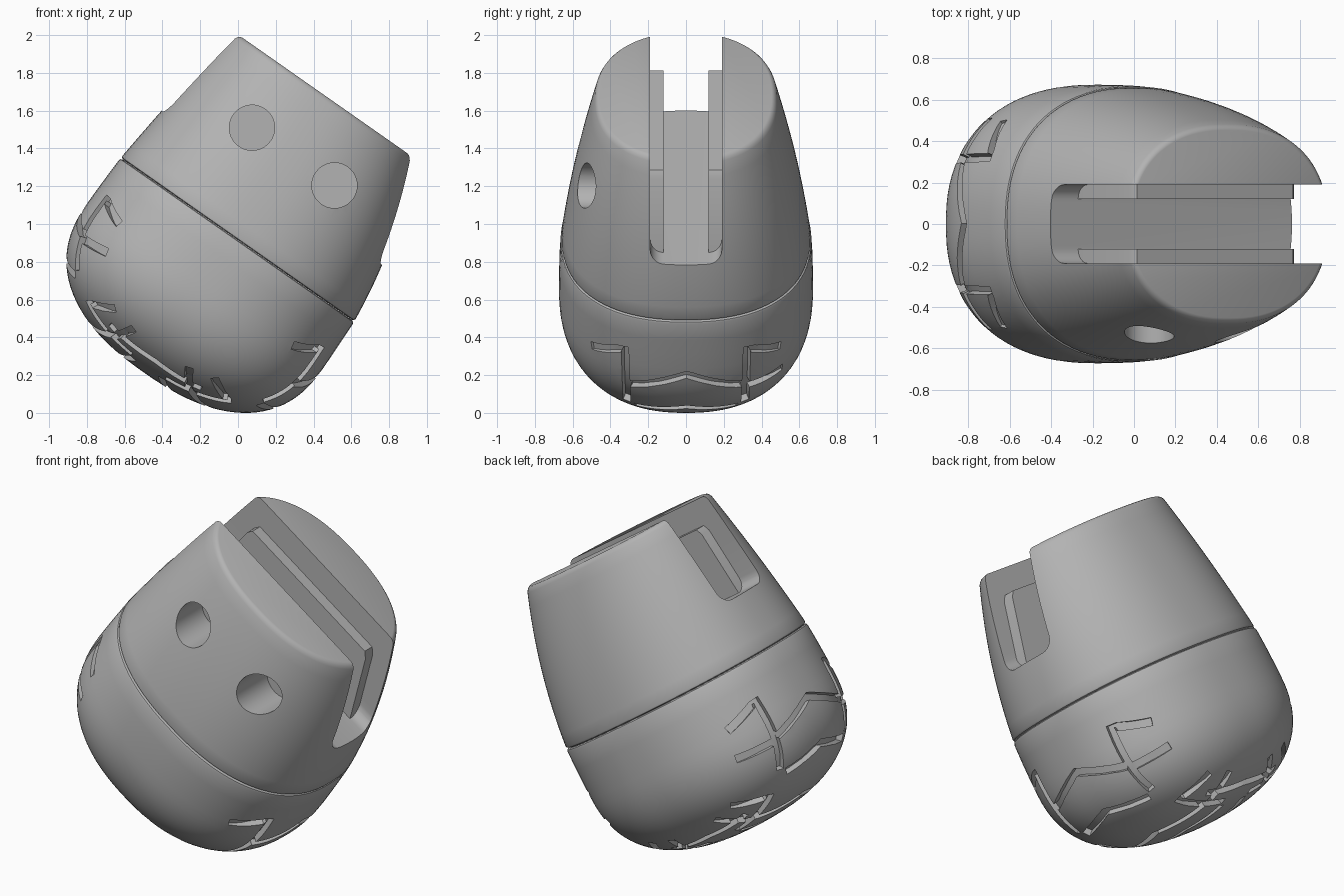
import bpy, bmesh
from math import sin, cos, pi, radians
from mathutils import Vector, Matrix
from mathutils.bvhtree import BVHTree

cube = bpy.data.objects.get("Cube")
if cube:
    bpy.data.objects.remove(cube)

grey = bpy.data.materials.new("matte_grey")
grey.use_nodes = True
grey.diffuse_color = (0.45, 0.45, 0.45, 1)
grey.node_tree.nodes["Principled BSDF"].inputs["Base Color"].default_value = grey.diffuse_color

OVAL = 2.3           # squareness of the oval sections
BOWL = 2.4           # squareness of the bowl profile
SIDES = 96
TILT = Matrix.Translation((-0.003, 0, 0.92)) @ Matrix.Rotation(radians(35), 4, 'Y')


def make_object(name, bm):
    bmesh.ops.recalc_face_normals(bm, faces=bm.faces)
    mesh = bpy.data.meshes.new(name)
    bm.to_mesh(mesh)
    bm.free()
    mesh.materials.append(grey)
    obj = bpy.data.objects.new(name, mesh)
    bpy.context.collection.objects.link(obj)
    return obj


def spow(value, power):
    return abs(value) ** (2 / power) * (1 if value >= 0 else -1)


def loft(name, sections):
    """Closed body through oval sections (height, half length, half width, shift)."""
    bm = bmesh.new()
    rings = []
    for height, a, b, shift in sections:
        ring = []
        for i in range(SIDES):
            t = 2 * pi * i / SIDES
            ring.append(bm.verts.new((shift + a * spow(cos(t), OVAL), b * spow(sin(t), OVAL), height)))
        rings.append(ring)
    for low, high in zip(rings, rings[1:]):
        for i in range(SIDES):
            j = (i + 1) % SIDES
            bm.faces.new((low[i], low[j], high[j], high[i]))
    bm.faces.new(rings[0])
    bm.faces.new(rings[-1])
    return make_object(name, bm)


def prism(name, points, offset):
    bm = bmesh.new()
    face = bm.faces.new([bm.verts.new(p) for p in points])
    made = bmesh.ops.extrude_face_region(bm, geom=[face])["geom"]
    bmesh.ops.translate(bm, vec=offset, verts=[g for g in made if isinstance(g, bmesh.types.BMVert)])
    return make_object(name, bm)


def volume(mesh):
    bm = bmesh.new()
    bm.from_mesh(mesh)
    result = bm.calc_volume()
    bm.free()
    return result


def cut(target, cutter):
    """Subtract the cutter; undo and return False if the body breaks."""
    before = target.data.copy()
    mod = target.modifiers.new("cut", 'BOOLEAN')
    mod.operation = 'DIFFERENCE'
    mod.solver = 'EXACT'
    mod.object = cutter
    bpy.context.view_layer.objects.active = target
    bpy.ops.object.modifier_apply(modifier=mod.name)
    bpy.data.objects.remove(cutter)
    ratio = volume(target.data) / volume(before)
    if 0.6 < ratio < 1:
        bpy.data.meshes.remove(before)
        return True
    target.data = before
    return False


# Upper body: tapering oval sleeve with softened rims
def upper_section(height, inset=0.0):
    t = height / 0.89
    return (height, 0.755 - 0.085 * t - 0.08 * t * t - inset,
            0.66 - 0.11 * t - 0.075 * t * t - inset, -0.06 * t * t)


upper = [upper_section(0.0005, 0.014), upper_section(0.006, 0.004), upper_section(0.016)]
upper += [upper_section(0.016 + 0.849 * i / 12) for i in range(1, 13)]
upper += [upper_section(0.878, 0.004), upper_section(0.887, 0.011), upper_section(0.891, 0.021)]
upper_body = loft("upper_body", upper)

# Slot through the top, with rounded floor corners
half = [(0.19, 1.3)]
for i in range(7):
    t = pi / 2 * i / 6
    half.append((0.12 + 0.07 * cos(t), 0.40 - 0.07 * sin(t)))
slot = half + [(-y, h) for y, h in reversed(half)]
cut(upper_body, prism("slot_cutter", [(-1.2, y, h) for y, h in slot], (2.4, 0, 0)))

# Two blind round holes in the front side
for u in (-0.277, 0.256):
    circle = [(u + 0.12 * cos(2 * pi * i / 48), -0.28, 0.53 + 0.12 * sin(2 * pi * i / 48))
              for i in range(48)]
    cut(upper_body, prism("hole_cutter", circle, (0, -0.7, 0)))

# Raised slabs on the slot walls
outline = [(-0.56, 0.30), (0.60, 0.30), (0.45, 0.71), (0.42, 0.745), (-0.50, 0.745), (-0.52, 0.71)]
parts = [upper_body]
for side, name in ((1, "back_slot_slab"), (-1, "front_slot_slab")):
    parts.append(prism(name, [(u, side * 0.12, h) for u, h in outline], (0, side * 0.1, 0)))

# Lower body: rounded bowl
lower = [(-0.0005, 0.742, 0.65, 0), (-0.006, 0.752, 0.66, 0), (-0.016, 0.756, 0.664, 0),
         (-0.12, 0.759, 0.67, 0), (-0.21, 0.761, 0.672, 0)]
for i in range(25):
    t = radians(88) * i / 24
    f = spow(cos(t), BOWL)
    lower.append((-0.3 - 0.56 * spow(sin(t), BOWL), 0.762 * f, 0.673 * f, 0))
lower_body = loft("lower_body", lower)
parts.append(lower_body)

# Tread grooves follow the bowl surface
probe = bmesh.new()
probe.from_mesh(lower_body.data)
surface = BVHTree.FromBMesh(probe)
ground = min((TILT @ v.co).z for v in probe.verts)
probe.free()


def channel(path, width, depth=0.035):
    """Cutter along (angle from the bottom, sideways position) points."""
    samples = []
    for (a0, v0), (a1, v1) in zip(path, path[1:]):
        samples += [(a0 + (a1 - a0) * k / 6, v0 + (v1 - v0) * k / 6) for k in range(6)]
    samples.append(path[-1])
    hits = []
    for angle, v in samples:
        ray = Vector((sin(radians(angle)), 0, -cos(radians(angle))))
        spot, normal, _, _ = surface.ray_cast(Vector((0, v, -0.3)) + ray * 2, -ray)
        hits.append((spot, normal, depth * min(1, (0.56 - abs(v)) / 0.15)))
    bm = bmesh.new()
    rings = []
    for i, (spot, normal, deep) in enumerate(hits):
        along = hits[min(i + 1, len(hits) - 1)][0] - hits[max(i - 1, 0)][0]
        across = along.cross(normal).normalized() * width / 2
        rings.append([bm.verts.new(p) for p in (
            spot - across - normal * deep, spot + across - normal * deep,
            spot + across + normal * 0.04, spot - across + normal * 0.04)])
    for r, s in zip(rings, rings[1:]):
        for i in range(4):
            j = (i + 1) % 4
            bm.faces.new((r[i], r[j], s[j], s[i]))
    bm.faces.new(rings[0])
    bm.faces.new(rings[-1])
    return make_object("groove_cutter", bm)


def groove(path):
    for width in (0.045, 0.0437, 0.0471):
        if cut(lower_body, channel(path, width)):
            return


for end in (1, -1):
    for shift in (0, -50):
        def at(angle, v):
            return (end * (angle + shift), v)
        groove([at(78, -0.301), at(87, 0.003), at(78, 0.301)])
        groove([at(60, -0.27), at(66, 0.003), at(60, 0.27)])
        for side in (1, -1):
            groove([at(62, side * 0.312), at(97, side * 0.323), at(91, side * 0.5)])
            groove([at(76.5, side * 0.307), at(74, side * 0.51)])
    # Long groove along each shoulder of the bowl
    groove([(-33, end * 0.395), (1, end * 0.42), (33, end * 0.395)])

# Tilt everything, rest it on the ground and shade it
bpy.ops.object.select_all(action='DESELECT')
for obj in parts:
    obj.data.transform(Matrix.Translation((0, 0, -ground)) @ TILT)
    obj.select_set(True)
bpy.context.view_layer.objects.active = upper_body
bpy.ops.object.shade_smooth_by_angle(angle=radians(30))
